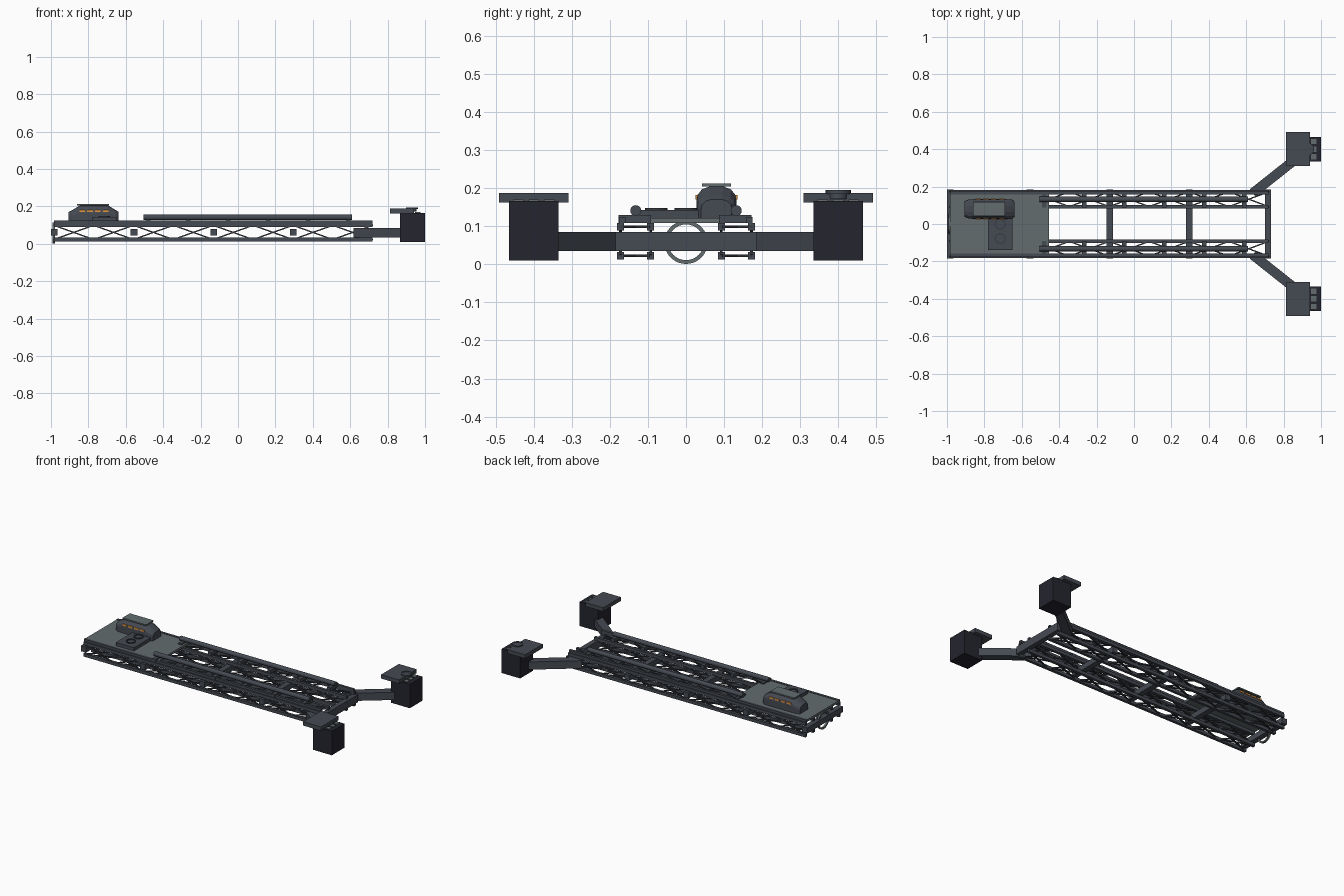
import bpy, bmesh, math
from mathutils import Vector, Matrix

if "Cube" in bpy.data.objects:
    bpy.data.objects.remove(bpy.data.objects["Cube"])


def mat(name, rgb):
    m = bpy.data.materials.new(name)
    m.diffuse_color = (*rgb, 1)
    m.use_nodes = True
    m.node_tree.nodes["Principled BSDF"].inputs["Base Color"].default_value = m.diffuse_color
    return m


STEEL = mat("steel_grey", (0.06, 0.068, 0.085))
LATTICE = mat("dark_lattice_grey", (0.042, 0.045, 0.056))
PANEL = mat("pale_panel_grey", (0.125, 0.15, 0.155))
DARK = mat("dark_housing", (0.018, 0.018, 0.028))
LAMP = mat("lamp_orange", (0.75, 0.30, 0.05))


def finish(name, bm, material, smooth=False):
    bmesh.ops.recalc_face_normals(bm, faces=bm.faces)
    me = bpy.data.meshes.new(name)
    bm.to_mesh(me)
    bm.free()
    me.materials.append(material)
    ob = bpy.data.objects.new(name, me)
    bpy.context.collection.objects.link(ob)
    if smooth:
        bpy.ops.object.select_all(action='DESELECT')
        ob.select_set(True)
        bpy.context.view_layer.objects.active = ob
        bpy.ops.object.shade_smooth_by_angle(angle=math.radians(40))
    return ob


def add_box(bm, x0, x1, y0, y1, z0, z1):
    m = Matrix.Translation(((x0 + x1) / 2, (y0 + y1) / 2, (z0 + z1) / 2))
    m = m @ Matrix.Diagonal((x1 - x0, y1 - y0, z1 - z0, 1))
    bmesh.ops.create_cube(bm, size=1, matrix=m)


def add_beam(bm, p, q, w, h):
    """Rectangular bar from p to q: w sideways, h upwards."""
    p, q = Vector(p), Vector(q)
    d = (q - p).normalized()
    side = Vector((0, 0, 1)).cross(d).normalized()
    up = d.cross(side)
    m = Matrix((d, side, up)).transposed().to_4x4()
    m = Matrix.Translation((p + q) / 2) @ m @ Matrix.Diagonal(((q - p).length, w, h, 1))
    bmesh.ops.create_cube(bm, size=1, matrix=m)


def boxes(name, material, *dims):
    bm = bmesh.new()
    for d in dims:
        add_box(bm, *d)
    return finish(name, bm, material)


def ring(name, material, centre, r_out, r_in, depth, axis, n=32):
    bm = bmesh.new()
    prof = ((r_out, -depth / 2), (r_out, depth / 2), (r_in, depth / 2), (r_in, -depth / 2))
    loops = []
    for i in range(n):
        a = 2 * math.pi * i / n
        loop = []
        for r, h in prof:
            u, v = r * math.cos(a), r * math.sin(a)
            loop.append(bm.verts.new(Vector(centre) + Vector((h, u, v) if axis == 'X' else (u, v, h))))
        loops.append(loop)
    for i in range(n):
        a, b = loops[i], loops[(i + 1) % n]
        for k in range(4):
            bm.faces.new((a[k], b[k], b[(k + 1) % 4], a[(k + 1) % 4]))
    return finish(name, bm, material, True)


X0, X1 = -0.985, 0.72
YI, YO = 0.093, 0.172          # inner and outer chord lines
ZB, ZT = 0.023, 0.099          # lower and upper chord lines
BAYS = 8
STEP = (X1 - X0) / BAYS

for s, side in ((-1, "front"), (1, "back")):
    # four long chords of each truss
    bm = bmesh.new()
    for y in (YI, YO):
        for z in (ZB, ZT):
            add_box(bm, X0, X1, s * y - 0.009, s * y + 0.009, z - 0.010, z + 0.010)
    finish(side + "_truss_chords", bm, STEEL)

    # crossed braces on all four truss faces
    bm = bmesh.new()
    corners = ((YI, ZB), (YI, ZT), (YO, ZT), (YO, ZB))
    for i in range(BAYS):
        a, b = X0 + i * STEP, X0 + (i + 1) * STEP
        for k in range(4):
            (y0, z0), (y1, z1) = corners[k], corners[(k + 1) % 4]
            add_beam(bm, (a, s * y0, z0), (b, s * y1, z1), 0.007, 0.007)
            add_beam(bm, (a, s * y1, z1), (b, s * y0, z0), 0.007, 0.007)
    finish(side + "_truss_braces", bm, LATTICE)

    # outer top rail
    boxes(side + "_top_rail", STEEL, (X0, X1, s * 0.167 - 0.008, s * 0.167 + 0.008, 0.108, 0.124))

    # long round rail with its saddles
    bm = bmesh.new()
    m = Matrix.Translation((0.0525, s * 0.132, 0.141)) @ Matrix.Rotation(math.pi / 2, 4, 'Y')
    bmesh.ops.create_cone(bm, cap_ends=True, segments=16, radius1=0.0145, radius2=0.0145,
                          depth=1.115, matrix=m)
    finish(side + "_round_rail", bm, STEEL, True)
    bm = bmesh.new()
    for i in range(6):
        x = -0.48 + i * 0.214
        add_box(bm, x - 0.012, x + 0.012, s * 0.132 - 0.045, s * 0.132 + 0.04, 0.108, 0.13)
    finish(side + "_rail_saddles", bm, STEEL)

    # diagonal outrigger arm
    bm = bmesh.new()
    add_beam(bm, (0.635, s * 0.165, 0.06), (0.90, s * 0.375, 0.06), 0.052, 0.05)
    finish(side + "_outrigger_arm", bm, STEEL)

    # outrigger housing, its cover plate and vents
    boxes(side + "_outrigger_housing", DARK,
          (0.866, 1.0, s * 0.4 - 0.065, s * 0.4 + 0.065, 0.01, 0.166))
    boxes(side + "_outrigger_cover", STEEL,
          (0.812, 0.94, s * 0.4 - 0.091, s * 0.4 + 0.091, 0.163, 0.188))
    boxes(side + "_outrigger_vents", PANEL,
          *[(0.947, 0.975, s * 0.4 + o - 0.014, s * 0.4 + o + 0.014, 0.165, 0.170)
            for o in (-0.041, 0, 0.041)])

# cross bars tying the trusses together
boxes("cross_bars", STEEL, *[(x - 0.018, x + 0.018, -0.184, 0.184, 0.044, 0.08)
                             for x in (-0.982, -0.556, -0.13, 0.296)])
boxes("end_beam", STEEL, (0.70, 0.732, -0.185, 0.185, 0.035, 0.085))

# docking ring at the tail and cap ring on one outrigger
ring("tail_ring", PANEL, (-0.985, 0, 0.058), 0.057, 0.047, 0.012, 'X')
ring("cover_cap_ring", STEEL, (0.93, 0.4, 0.190), 0.033, 0.023, 0.010, 'Z', 24)
bm = bmesh.new()
bmesh.ops.create_cone(bm, cap_ends=True, segments=24, radius1=0.024, radius2=0.024, depth=0.02,
                      matrix=Matrix.Translation((0.93, 0.4, 0.182)))
finish("cover_cap", bm, STEEL, True)

# deck panel and equipment box with two hatches
boxes("deck_panel", PANEL, (-0.985, -0.455, -0.158, 0.158, 0.108, 0.122))
boxes("equipment_box", STEEL, (-0.78, -0.65, -0.14, 0.04, 0.12, 0.143))
for i, y in enumerate((0.0, -0.078)):
    ring("hatch_ring_%d" % (i + 1), LATTICE, (-0.715, y, 0.144), 0.030, 0.023, 0.008, 'Z', 24)

# cabin: arched section lofted along x with sloping ends
CY, CZ = 0.08, 0.12
half = ((1, 0), (1, 0.045), (0.94, 0.062), (0.72, 0.077), (0.32, 0.085))
section = list(half) + [(-u, v) for u, v in reversed(half)]
bm = bmesh.new()
loops = []
for x, w, h in ((-0.905, 0.040, 0.6), (-0.885, 0.051, 0.72), (-0.845, 0.053, 1),
                (-0.695, 0.053, 1), (-0.655, 0.051, 0.72), (-0.638, 0.040, 0.6)):
    loops.append([bm.verts.new((x, CY + u * w, CZ + v * h)) for u, v in section])
for a, b in zip(loops, loops[1:]):
    for k in range(len(section)):
        j = (k + 1) % len(section)
        bm.faces.new((a[k], b[k], b[j], a[j]))
bm.faces.new(loops[0])
bm.faces.new(loops[-1])
finish("cabin", bm, STEEL)
boxes("cabin_roof_plate", PANEL, (-0.86, -0.69, CY - 0.038, CY + 0.038, 0.204, 0.212))

# row of lamps on both cabin sides
boxes("cabin_lamps", LAMP, *[(x - 0.015, x + 0.015, CY + s * 0.0515 - 0.004, CY + s * 0.0515 + 0.004,
                              0.171, 0.182)
                             for x in (-0.833, -0.791, -0.749, -0.707) for s in (-1, 1)])
